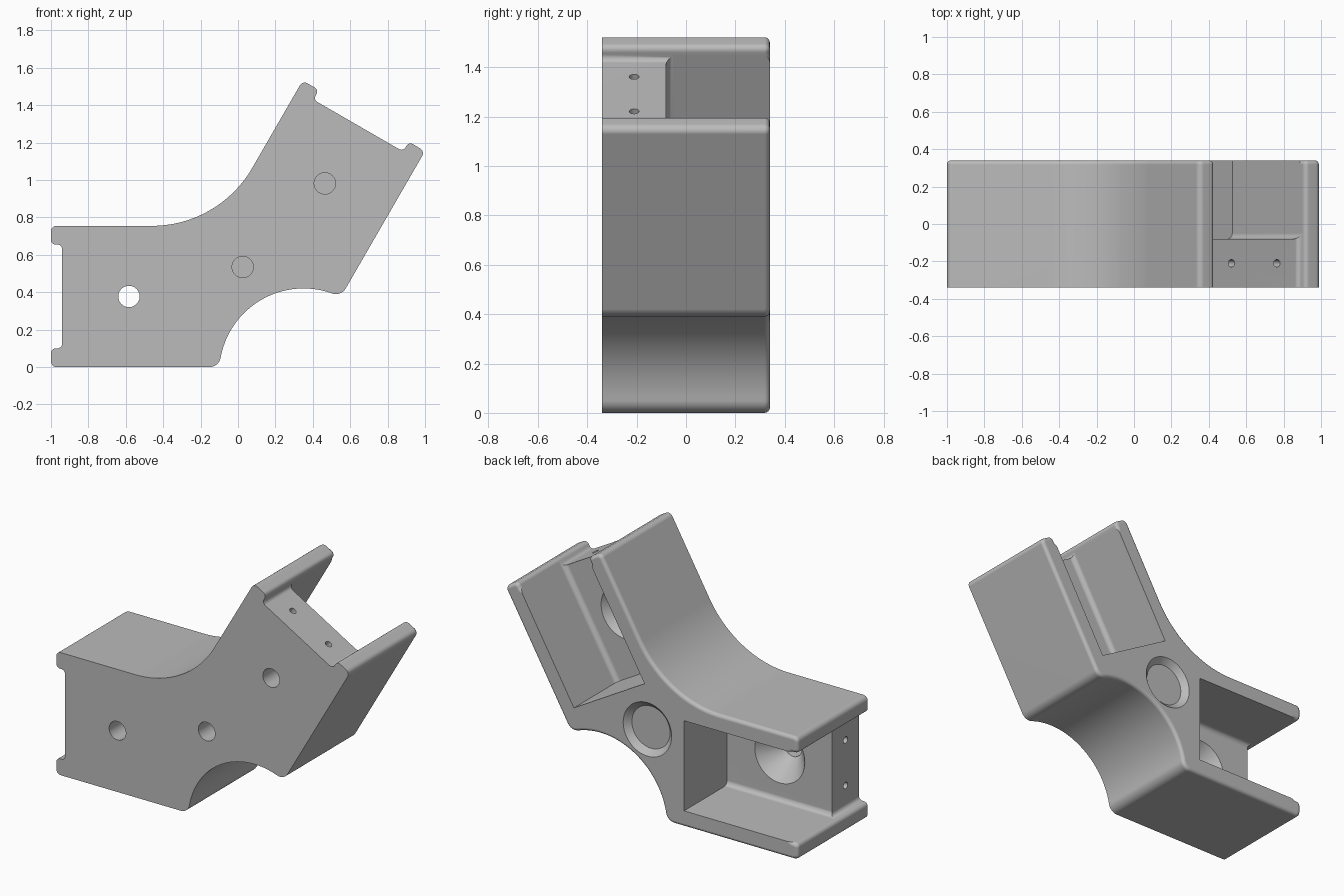
import bpy, bmesh, math
from mathutils import Matrix, Vector

cube = bpy.data.objects.get("Cube")
if cube:
    bpy.data.objects.remove(cube, do_unlink=True)

FRONT, BACK, FLOOR = -0.34, 0.34, -0.08
WALL, HEIGHT, STEP = 0.1, 0.755, -0.94
POCKET_END = -0.225

# The two arms are mirror images across a tilted plane
origin = Vector((0, 0, 0.577))
normal = Vector((math.cos(math.pi / 6), 0, 0.5))
MIRROR = Matrix.Translation(origin) @ Matrix.Scale(-1, 4, normal) @ Matrix.Translation(-origin)
SAME = Matrix.Identity(4)

grey = bpy.data.materials.new("plain grey")
grey.use_nodes = True
colour = (0.5, 0.5, 0.5, 1)
grey.diffuse_color = colour
grey.node_tree.nodes["Principled BSDF"].inputs["Base Color"].default_value = colour


def arc(cx, cz, r, a0, a1, n):
    """Points on an arc, angles in degrees."""
    angles = [math.radians(a0 + (a1 - a0) * i / n) for i in range(n + 1)]
    return [Vector((cx + r * math.cos(a), 0, cz + r * math.sin(a))) for a in angles]


def make(name, bm, matrix=SAME):
    bmesh.ops.transform(bm, matrix=matrix, verts=bm.verts)
    bmesh.ops.recalc_face_normals(bm, faces=bm.faces)
    mesh = bpy.data.meshes.new(name)
    bm.to_mesh(mesh)
    bm.free()
    mesh.materials.append(grey)
    ob = bpy.data.objects.new(name, mesh)
    bpy.context.collection.objects.link(ob)
    return ob


def cut(bm, matrix=SAME):
    """Subtract a cutter from the body, then discard it."""
    cutter = make("cutter", bm, matrix)
    cutter.hide_render = True
    mod = body.modifiers.new("cut", "BOOLEAN")
    mod.operation = "DIFFERENCE"
    mod.solver = "EXACT"
    mod.object = cutter
    bpy.ops.object.modifier_apply(modifier=mod.name)
    bpy.data.objects.remove(cutter, do_unlink=True)


def cone(r0, r1, start, end, sides=48):
    """Round cutter running from start to end."""
    start, end = Vector(start), Vector(end)
    axis = end - start
    place = Matrix.Translation((start + end) / 2) @ axis.to_track_quat("Z", "Y").to_matrix().to_4x4()
    bm = bmesh.new()
    bmesh.ops.create_cone(bm, cap_ends=True, segments=sides, radius1=r0, radius2=r1,
                          depth=axis.length, matrix=place)
    return bm


def pocket():
    """Box open at the back and arm end, with rounded long floor edges."""
    size = Vector((POCKET_END + 1.2, 0.5 - FLOOR, HEIGHT - 2 * WALL))
    centre = Vector(((POCKET_END - 1.2) / 2, (0.5 + FLOOR) / 2, HEIGHT / 2))
    bm = bmesh.new()
    bmesh.ops.create_cube(bm, size=1, matrix=Matrix.Translation(centre) @ Matrix.Diagonal((*size, 1)))
    edges = [e for e in bm.edges if all(abs(v.co.y - FLOOR) < 1e-4 for v in e.verts)
             and abs(e.verts[0].co.x - e.verts[1].co.x) > 0.1]
    bmesh.ops.bevel(bm, geom=edges, offset=0.03, segments=4, profile=0.5, affect="EDGES")
    return bm


# Outline of one arm, from the inner curve round the end to the outer curve
r, s = 0.03, 0.025
half = arc(0.35, -0.03, 0.45, 120, 170, 20)
half += arc(-0.152, 0.06, 0.06, -10, -90, 8)
half += arc(-1 + r, r, r, 270, 180, 5)
half += arc(-1 + s, WALL - s, s, 180, 90, 5)
half += arc(STEP - s, WALL + s, s, -90, 0, 5)
half += arc(STEP - s, HEIGHT - WALL - s, s, 0, 90, 5)
half += arc(-1 + s, HEIGHT - WALL + s, s, 270, 180, 5)
half += arc(-1 + r, HEIGHT - r, r, 180, 90, 5)
half += arc(-0.461, 1.375, 0.62, -90, -60, 14)
outline = half + [MIRROR @ p for p in reversed(half)]

# Solid body with a rounded back rim
bm = bmesh.new()
face = bm.faces.new([bm.verts.new((p.x, FRONT, p.z)) for p in outline])
bmesh.ops.remove_doubles(bm, verts=bm.verts, dist=0.002)
ext = bmesh.ops.extrude_face_region(bm, geom=bm.faces[:])
moved = [g for g in ext["geom"] if isinstance(g, bmesh.types.BMVert)]
bmesh.ops.translate(bm, vec=(0, BACK - FRONT, 0), verts=moved)
bmesh.ops.recalc_face_normals(bm, faces=bm.faces)
rim = [e for e in bm.edges if all(v.co.y > BACK - 1e-4 for v in e.verts)]
bmesh.ops.bevel(bm, geom=rim, offset=0.022, segments=4, profile=0.5,
                affect="EDGES", clamp_overlap=False)
body = make("angle_bracket", bm)
bpy.context.view_layer.objects.active = body
body.select_set(True)

# Pockets, countersunk bolt holes and end screw holes in both arms
hx, hz, bore = -0.583, HEIGHT / 2, 0.057
for m in (SAME, MIRROR):
    cut(pocket(), m)
    cut(cone(bore, bore, (hx, -0.5, hz), (hx, 0, hz)), m)
    cut(cone(bore, 0.179, (hx, -0.21, hz), (hx, FLOOR + 0.01, hz)), m)
    for dz in (-0.14, 0.14):
        cut(cone(0.02, 0.02, (-1.05, -0.21, hz + dz), (-0.75, -0.21, hz + dz), 20), m)

# Central bolt hole with a deep chamfered counterbore
cx, cz = 0.025, 0.535
cut(cone(bore, bore, (cx, -0.5, cz), (cx, 0, cz)))
cut(cone(bore, 0.13, (cx, -0.2, cz), (cx, -0.1, cz)))
cut(cone(0.13, 0.13, (cx, -0.1, cz), (cx, 0.5, cz)))
cut(cone(0.13, 0.175, (cx, BACK - 0.035, cz), (cx, BACK + 0.01, cz)))

bpy.ops.object.shade_smooth_by_angle(angle=math.radians(30))
weighted = body.modifiers.new("even shading", "WEIGHTED_NORMAL")
weighted.keep_sharp = True
